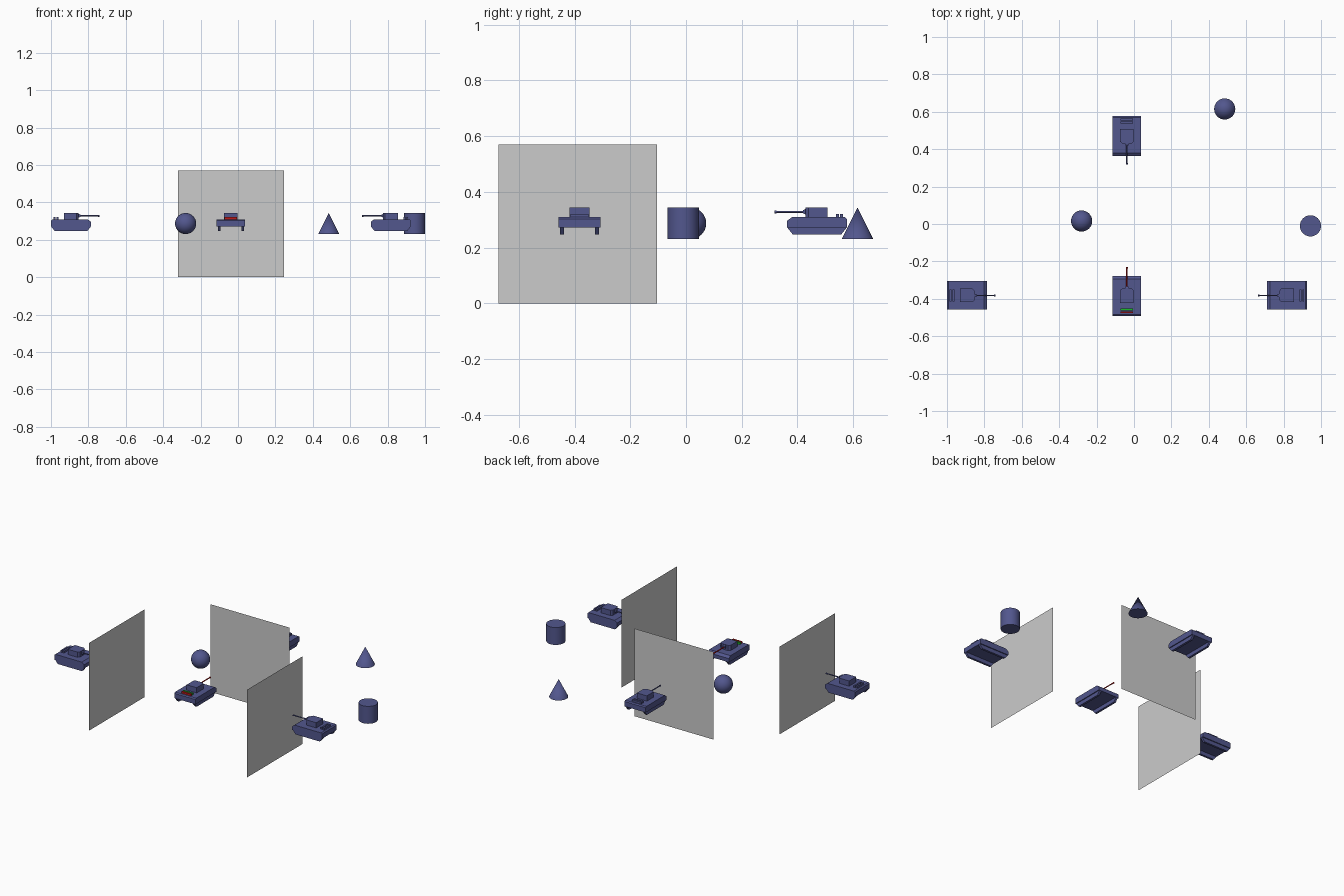
import bpy, bmesh, math
from mathutils import Matrix

if "Cube" in bpy.data.objects:
    bpy.data.objects.remove(bpy.data.objects["Cube"])


def material(name, rgb):
    m = bpy.data.materials.new(name)
    m.diffuse_color = (*rgb, 1)
    m.use_nodes = True
    m.node_tree.nodes["Principled BSDF"].inputs["Base Color"].default_value = m.diffuse_color
    return m


BLUE = material("slate_blue", (0.085, 0.095, 0.27))
RED = material("red", (0.5, 0.01, 0.01))
GREEN = material("green", (0.01, 0.5, 0.02))


def finish(name, bm, mat=None, xf=Matrix(), smooth=False):
    bmesh.ops.recalc_face_normals(bm, faces=bm.faces)
    me = bpy.data.meshes.new(name)
    bm.to_mesh(me)
    bm.free()
    ob = bpy.data.objects.new(name, me)
    ob.matrix_world = xf
    bpy.context.collection.objects.link(ob)
    if mat:
        me.materials.append(mat)
    if smooth:
        bpy.context.view_layer.objects.active = ob
        ob.select_set(True)
        bpy.ops.object.shade_smooth_by_angle(angle=math.radians(35))
        ob.select_set(False)
    return ob


def prism(bm, outline, offset):
    """Close an outline of 3D points and extrude it by an offset."""
    face = bm.faces.new([bm.verts.new(p) for p in outline])
    new = bmesh.ops.extrude_face_region(bm, geom=[face])["geom"]
    bmesh.ops.translate(bm, vec=offset,
                        verts=[v for v in new if isinstance(v, bmesh.types.BMVert)])


def side_prism(bm, profile, y0, y1):
    prism(bm, [(x, y0, z) for x, z in profile], (0, y1 - y0, 0))


def rod(bm, x0, x1, z, r):
    m = Matrix.Translation(((x0 + x1) / 2, 0, z)) @ Matrix.Rotation(math.pi / 2, 4, "Y")
    bmesh.ops.create_cone(bm, cap_ends=True, segments=12, radius1=r, radius2=r,
                          depth=x1 - x0, matrix=m)


def tank(name, x, y, angle, barrel=BLUE, rear=BLUE, inner=BLUE):
    """Tank modelled facing +x, then turned and placed."""
    xf = Matrix.Translation((x, y, 0)) @ Matrix.Rotation(math.radians(angle), 4, "Z")
    # hull with sloped nose
    bm = bmesh.new()
    side_prism(bm, [(-.107, .272), (.107, .272), (.107, .296), (.09, .309),
                    (-.1, .309), (-.107, .303)], -.076, .076)
    finish(name + "_hull", bm, BLUE, xf)
    # two tracks below the hull
    bm = bmesh.new()
    for s in (-1, 1):
        side_prism(bm, [(-.107, .272), (-.087, .247), (.087, .247), (.107, .272)],
                   s * .056, s * .070)
    finish(name + "_tracks", bm, BLUE, xf)
    # turret with cut front corners
    bm = bmesh.new()
    prism(bm, [(-.038, -.036, .309), (.03, -.036, .309), (.041, -.024, .309),
               (.041, .024, .309), (.03, .036, .309), (-.038, .036, .309)], (0, 0, .034))
    finish(name + "_turret", bm, BLUE, xf)
    # barrel with mantlet and muzzle
    bm = bmesh.new()
    rod(bm, .038, .15, .328, .0035)
    rod(bm, .145, .153, .328, .005)
    finish(name + "_barrel", bm, barrel, xf, True)
    bm = bmesh.new()
    side_prism(bm, [(.041, .319), (.051, .323), (.051, .334), (.041, .338)], -.008, .008)
    finish(name + "_mantlet", bm, BLUE, xf)
    # two bars across the rear deck
    for part, cx, mat in (("rear_bar", -.088, rear), ("inner_bar", -.073, inner)):
        bm = bmesh.new()
        side_prism(bm, [(cx - .005, .308), (cx + .005, .308),
                        (cx + .005, .321), (cx - .005, .321)], -.033, .033)
        finish(name + "_" + part, bm, mat, xf)


tank("main_tank", -.038, -.384, 90, RED, RED, GREEN)
tank("back_tank", -.038, .470, -90)
tank("left_tank", -.893, -.382, 0)
tank("right_tank", .817, -.382, 180)


# thin upright wall panels
def wall(name, a, b):
    bm = bmesh.new()
    bm.faces.new([bm.verts.new(p) for p in
                  ((*a, 0), (*b, 0), (*b, .57), (*a, .57))])
    finish(name, bm)


wall("left_wall", (-.60, -.672), (-.60, -.104))
wall("right_wall", (.537, -.672), (.537, -.104))
wall("back_wall", (-.322, .179), (.246, .179))

# floating sphere, cylinder and cone
R, Z = .0565, .287
bm = bmesh.new()
bmesh.ops.create_uvsphere(bm, u_segments=32, v_segments=20, radius=R)
finish("sphere", bm, BLUE, Matrix.Translation((-.28, .016, Z)), True)
for name, x, y, top in (("cylinder", .9435, -.01, R), ("cone", .485, .615, 0)):
    bm = bmesh.new()
    bmesh.ops.create_cone(bm, cap_ends=True, segments=32, radius1=R, radius2=top, depth=2 * R)
    finish(name, bm, BLUE, Matrix.Translation((x, y, Z)), True)
